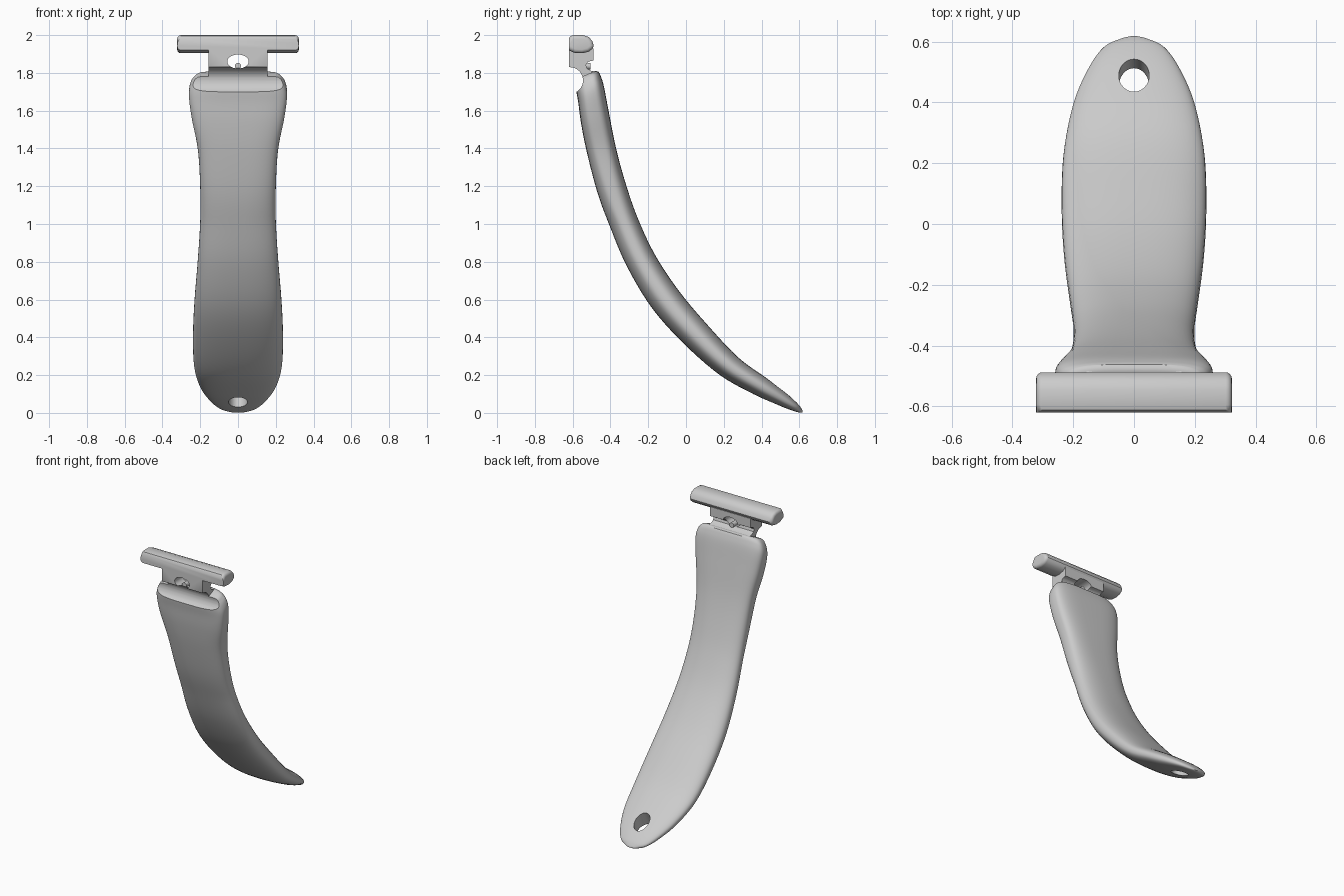
import bpy, bmesh, math
from mathutils import Vector, Matrix

cube = bpy.data.objects.get("Cube")
if cube:
    bpy.data.objects.remove(cube, do_unlink=True)

grey = bpy.data.materials.new("satin grey")
grey.use_nodes = True
GREY = (0.6, 0.6, 0.6, 1)
grey.diffuse_color = GREY
grey.node_tree.nodes["Principled BSDF"].inputs["Base Color"].default_value = GREY


def make(name, bm, hidden=False):
    bmesh.ops.recalc_face_normals(bm, faces=bm.faces)
    mesh = bpy.data.meshes.new(name)
    bm.to_mesh(mesh)
    bm.free()
    mesh.materials.append(grey)
    obj = bpy.data.objects.new(name, mesh)
    bpy.context.collection.objects.link(obj)
    obj.hide_render = hidden
    obj.hide_viewport = hidden
    return obj


def extrude_x(name, profile, half):
    bm = bmesh.new()
    face = bm.faces.new([bm.verts.new((-half, y, z)) for y, z in profile])
    out = bmesh.ops.extrude_face_region(bm, geom=[face])
    verts = [v for v in out["geom"] if isinstance(v, bmesh.types.BMVert)]
    bmesh.ops.translate(bm, verts=verts, vec=(2 * half, 0, 0))
    return make(name, bm)


def cutter(name, centre, axis, rx, ry, depth):
    bm = bmesh.new()
    turn = Vector((0, 0, 1)).rotation_difference(Vector(axis)).to_matrix().to_4x4()
    mat = Matrix.Translation(centre) @ turn @ Matrix.Diagonal((rx, ry, 1, 1))
    bmesh.ops.create_cone(bm, cap_ends=True, segments=48, radius1=1, radius2=1,
                          depth=depth, matrix=mat)
    return make(name, bm, hidden=True)


def cut(obj, tool):
    mod = obj.modifiers.new(tool.name, 'BOOLEAN')
    mod.operation = 'DIFFERENCE'
    mod.solver = 'EXACT'
    mod.object = tool


def smooth(obj, degrees=35):
    bpy.ops.object.select_all(action='DESELECT')
    bpy.context.view_layer.objects.active = obj
    obj.select_set(True)
    # bake the cuts so that the smoothing sees the final edges
    for mod in list(obj.modifiers):
        bpy.ops.object.modifier_apply(modifier=mod.name)
    bpy.ops.object.shade_smooth_by_angle(angle=math.radians(degrees))


# Handle stations: front y, front z, back y, back z, half width
stations = [Vector(s) for s in (
    (-.585, 1.75, -.462, 1.805, .228),
    (-.58, 1.70, -.452, 1.785, .25),
    (-.57, 1.64, -.435, 1.73, .26),
    (-.555, 1.53, -.41, 1.60, .245),
    (-.525, 1.38, -.37, 1.40, .212),
    (-.47, 1.17, -.318, 1.21, .20),
    (-.408, 1.0, -.255, 1.03, .20),
    (-.315, .78, -.163, .835, .213),
    (-.18, .555, -.037, .645, .23),
    (-.01, .365, .11, .47, .238),
    (.18, .20, .275, .295, .232),
    (.36, .098, .425, .185, .20),
    (.49, .04, .53, .105, .15),
    (.57, .01, .59, .05, .10),
    (.605, .001, .612, .022, .045),
    (.617, .004, .618, .009, .012))]


def spline(a, b, c, d, t):
    return (b * 2 + (c - a) * t + (a * 2 - b * 5 + c * 4 - d) * t * t
            + (b * 3 - a - c * 3 + d) * t ** 3) / 2


rows, last, steps = [], len(stations) - 1, 5
for i in range(last):
    quad = [stations[min(max(i + k, 0), last)] for k in (-1, 0, 1, 2)]
    rows += [spline(*quad, j / steps) for j in range(steps)]
rows.append(stations[last])

SIDES = 48
bm = bmesh.new()


def ring(row, scale=1, lift=0):
    front, back = Vector((0, row[0], row[1])), Vector((0, row[2], row[3]))
    mid, half = (front + back) / 2, (back - front) / 2
    up = Vector((0, -half.z, half.y)).normalized() * lift
    # the section goes from a soft box at the head to an oval at the tail
    power = 2 / (2.4 + 1.1 * min(max((row[1] - 1) / .6, 0), 1))
    verts = []
    for k in range(SIDES):
        a = 2 * math.pi * k / SIDES
        c, s = math.cos(a), math.sin(a)
        x = math.copysign(abs(c) ** power, c) * (row[4] - (1 - scale) * .1)
        d = math.copysign(abs(s) ** power, s) * scale
        verts.append(bm.verts.new(mid + up + half * d + Vector((x, 0, 0))))
    return verts


rings = [ring(rows[0], .72, .013), ring(rows[0], .88, .009)] + [ring(r) for r in rows]
for a, b in zip(rings, rings[1:]):
    for k in range(SIDES):
        n = (k + 1) % SIDES
        bm.faces.new((a[k], a[n], b[n], b[k]))
bm.faces.new(rings[0])
bm.faces.new(rings[-1])
handle = make("handle", bm)

# Neck joining the handle to the head
neck = extrude_x("neck", [
    (-.62, 1.93), (-.62, 1.835), (-.585, 1.77), (-.55, 1.70), (-.48, 1.75),
    (-.475, 1.805), (-.505, 1.812), (-.525, 1.825), (-.53, 1.842),
    (-.52, 1.857), (-.505, 1.863), (-.49, 1.865), (-.49, 1.93)], .157)

# Cross bar head: flat front, rounded back
head = extrude_x("head", [
    (-.62, 1.92), (-.62, 1.982), (-.612, 1.995), (-.595, 2.0), (-.545, 2.0),
    (-.515, 1.99), (-.497, 1.97), (-.488, 1.945), (-.495, 1.928),
    (-.515, 1.912), (-.55, 1.904), (-.59, 1.906)], .322)
bm = bmesh.new()
bm.from_mesh(head.data)
ends = [e for e in bm.edges if abs(e.verts[0].co.x - e.verts[1].co.x) < .001
        and max(v.co.y for v in e.verts) > -.619]
bmesh.ops.bevel(bm, geom=ends, offset=.02, segments=4, profile=.5, affect='EDGES')
bm.to_mesh(head.data)
bm.free()

# Small locating pin inside the neck opening
bm = bmesh.new()
bmesh.ops.create_cone(bm, cap_ends=True, segments=24, radius1=.017, radius2=.017, depth=.09,
                      matrix=Matrix.Translation((0, -.55, 1.836)) @ Matrix.Rotation(math.pi / 2, 4, 'X'))
pin = make("neck_pin", bm)

# Groove under the head, opening in the neck, hanging hole in the tail
groove = cutter("groove_cutter", (0, -.615, 1.76), (1, 0, 0), .07, .07, 1)
opening = cutter("neck_hole_cutter", (0, -.55, 1.86), (0, 1, 0), .057, .037, .3)
hanger = cutter("hanging_hole_cutter", (0, .465, .085), (0, .42, .9), .05, .066, .4)
cut(handle, groove)
cut(handle, hanger)
cut(neck, groove)
cut(neck, opening)
cut(pin, groove)
for part in (handle, neck, head, pin):
    smooth(part)
